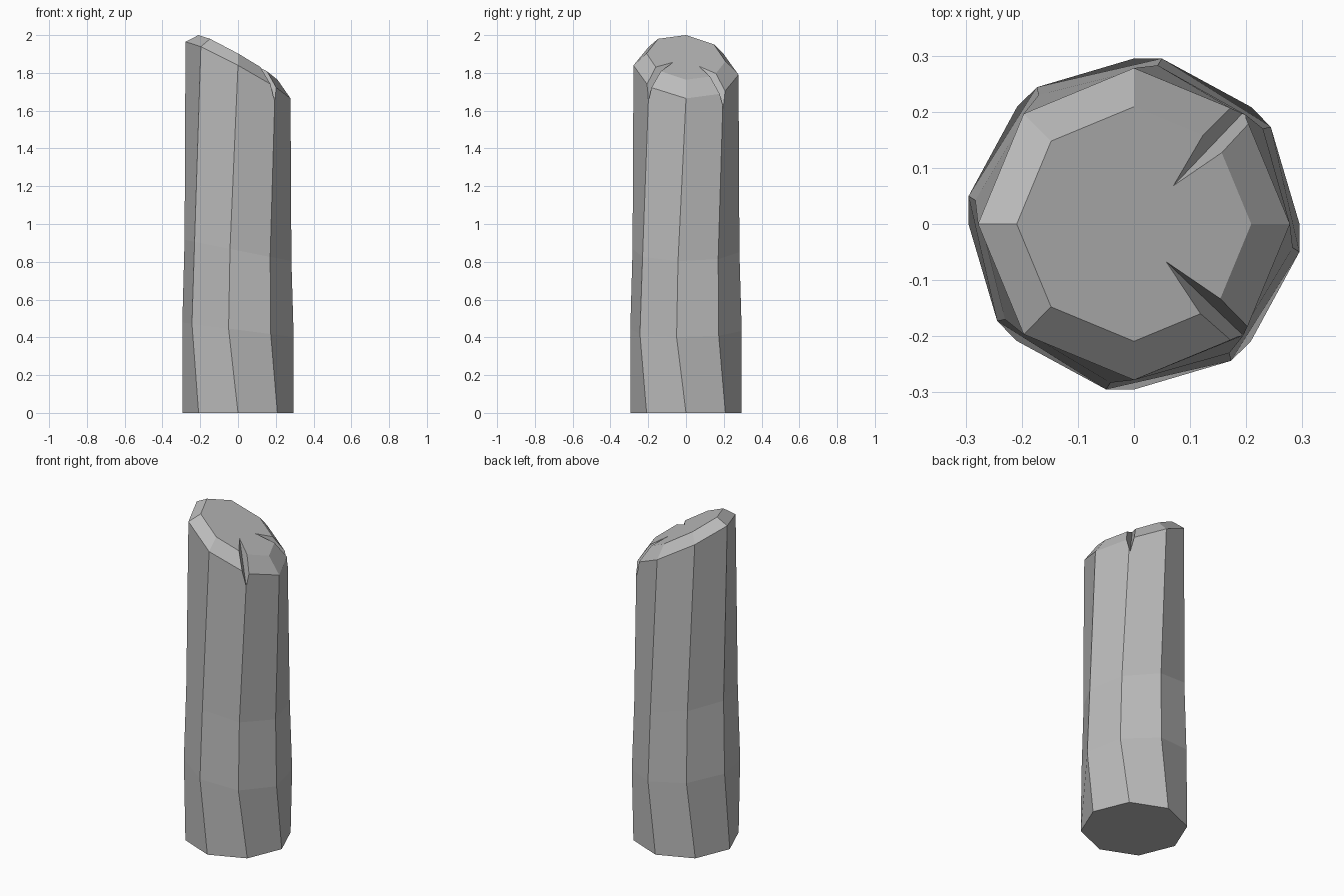
import bpy, bmesh
from math import sin, cos, radians
from mathutils import Vector

default = bpy.data.objects.get("Cube")
if default:
    bpy.data.objects.remove(default, do_unlink=True)

SIDES = 8

grey = bpy.data.materials.new("plain_grey")
grey.use_nodes = True
colour = (0.5, 0.5, 0.5, 1)
grey.diffuse_color = colour
grey.node_tree.nodes["Principled BSDF"].inputs["Base Color"].default_value = colour


def make_object(name, bm):
    bmesh.ops.recalc_face_normals(bm, faces=bm.faces)
    mesh = bpy.data.meshes.new(name)
    bm.to_mesh(mesh)
    bm.free()
    mesh.materials.append(grey)
    obj = bpy.data.objects.new(name, mesh)
    bpy.context.collection.objects.link(obj)
    return obj


def ring(bm, radius, twist, height, slope_x, slope_y):
    """Octagonal section, twisted about z and lying on a tilted plane."""
    verts = []
    for i in range(SIDES):
        a = radians(360 * i / SIDES + twist)
        x, y = radius * cos(a), radius * sin(a)
        verts.append(bm.verts.new((x, y, height + slope_x * x + slope_y * y)))
    return verts


# Post: stacked octagons, slightly twisted, with a slanted chamfered top
bm = bmesh.new()
rings = [ring(bm, *section) for section in (
    (0.295, 0, 0, 0, 0),
    (0.299, -9.6, 0.44, -0.13, 0),
    (0.286, -8.5, 0.86, -0.2, 0),
    (0.278, 0, 1.815, -0.54, -0.09),
    (0.209, 0, 1.882, -0.565, -0.1),
)]
for low, high in zip(rings, rings[1:]):
    for i in range(SIDES):
        j = (i + 1) % SIDES
        bm.faces.new((low[i], low[j], high[j], high[i]))
bm.faces.new(rings[0][::-1])
bm.faces.new(rings[-1])
post = make_object("post", bm)


# Notches: thin wedges cut into the two low corners of the top
def cut_notch(name, tip, foot, half_width):
    tip, foot = Vector(tip), Vector(foot)
    side = 1 if foot.y > 0 else -1
    outer = (tip + foot) / 2 + Vector((0.1, 0.1 * side, 0.18))
    across = Vector((1, -side, 0)).normalized() * half_width
    bm = bmesh.new()
    points = [bm.verts.new(p) for p in (tip, foot, outer + across, outer - across)]
    for skip in range(4):
        bm.faces.new([p for i, p in enumerate(points) if i != skip])
    cutter = make_object(name + "_cutter", bm)
    cutter.hide_render = True
    mod = post.modifiers.new(name, 'BOOLEAN')
    mod.operation = 'DIFFERENCE'
    mod.solver = 'EXACT'
    mod.object = cutter
    bpy.context.view_layer.objects.active = post
    bpy.ops.object.modifier_apply(modifier=name)
    bpy.data.objects.remove(cutter, do_unlink=True)


cut_notch("front_notch", (0.055, -0.065, 1.86), (0.193, -0.197, 1.65), 0.085)
cut_notch("back_notch", (0.07, 0.068, 1.836), (0.193, 0.197, 1.61), 0.1)
